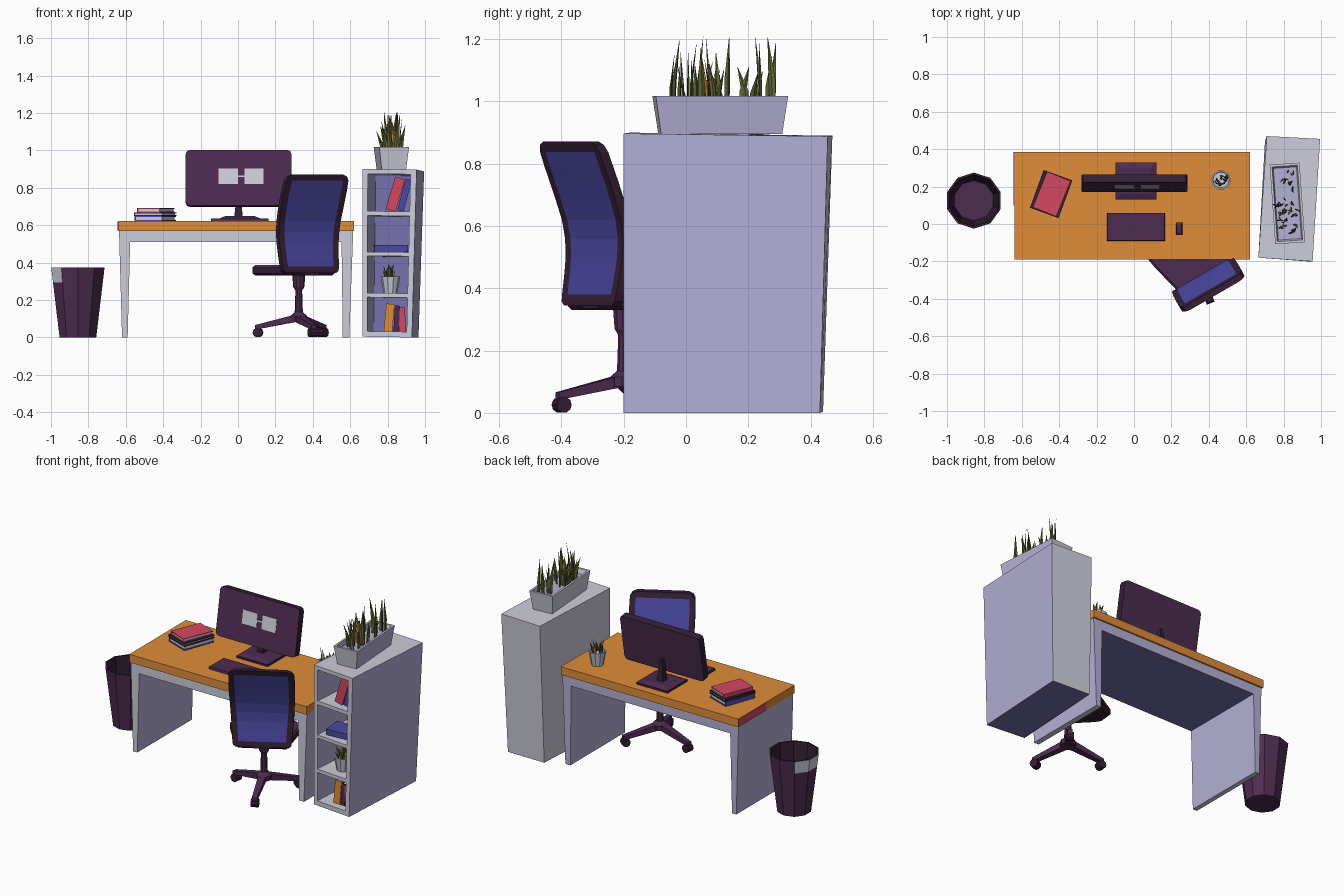
import bpy, bmesh, math, random
from math import radians, cos, sin, pi
from mathutils import Matrix, Vector

if "Cube" in bpy.data.objects:
    bpy.data.objects.remove(bpy.data.objects["Cube"])

random.seed(7)


def mat(name, r, g, b):
    m = bpy.data.materials.new(name)
    m.diffuse_color = (r, g, b, 1)
    m.use_nodes = True
    m.node_tree.nodes["Principled BSDF"].inputs["Base Color"].default_value = m.diffuse_color
    return m


GREY = mat("light grey", .61, .61, .71)
LAV = mat("lavender", .46, .435, .67)
VIOLET = mat("inner violet", .18, .165, .42)
PURPLE = mat("purple", .075, .025, .08)
DARK = mat("dark purple", .035, .014, .037)
BLUE = mat("blue", .07, .065, .36)
RED = mat("red", .66, .065, .12)
ORANGE = mat("orange", .74, .27, .042)
GREEN = mat("olive green", .12, .13, .036)


def T(x, y, z, rz=0):
    return Matrix.Translation((x, y, z)) @ Matrix.Rotation(radians(rz), 4, 'Z')


def build(name, parts, mats, rule=None, M=Matrix()):
    """Each part is a list of rings of equal length, skinned and capped."""
    bm = bmesh.new()
    for rings in parts:
        vs = [[bm.verts.new(p) for p in r] for r in rings]
        n = len(vs[0])
        for a, b in zip(vs, vs[1:]):
            for i in range(n):
                j = (i + 1) % n
                bm.faces.new((a[i], a[j], b[j], b[i]))
        bm.faces.new(vs[0][::-1])
        bm.faces.new(vs[-1])
    bmesh.ops.recalc_face_normals(bm, faces=bm.faces)
    if rule:
        for f in bm.faces:
            f.material_index = rule(f.calc_center_median(), f.normal)
    bm.transform(M)
    me = bpy.data.meshes.new(name)
    bm.to_mesh(me)
    bm.free()
    for m in mats if isinstance(mats, list) else [mats]:
        me.materials.append(m)
    ob = bpy.data.objects.new(name, me)
    bpy.context.collection.objects.link(ob)
    return ob


def quad(x0, x1, y0, y1, z):
    return [(x0, y0, z), (x1, y0, z), (x1, y1, z), (x0, y1, z)]


def block(x0, x1, y0, y1, z0, z1):
    return [quad(x0, x1, y0, y1, z0), quad(x0, x1, y0, y1, z1)]


def circle(r, z, n, off=0.0):
    return [(r * cos(off + 2 * pi * i / n), r * sin(off + 2 * pi * i / n), z) for i in range(n)]


def lathe(profile, n, off=0.0):
    return [circle(r, z, n, off) for r, z in profile]


# Desk
build("desk_top", [block(-.64, .62, -.19, .385, .57, .622)], ORANGE)
build("desk_edge_patch", [block(-.643, -.64, .10, .385, .572, .62)], RED)
side_rule = lambda c, n: 2 if n.z < -.5 and c.z > .4 else int(abs(n.x) > .5 or n.y > .5)
build("desk_apron", [block(-.60, .58, -.18, .375, .51, .57)], [GREY, LAV, VIOLET], side_rule)
build("desk_legs", [
    [quad(-.62, -.59, -.18, .375, 0), quad(-.636, -.575, -.18, .375, .57)],
    [quad(.56, .595, -.18, .375, 0), quad(.553, .616, -.18, .375, .57)]], [GREY, LAV, VIOLET], side_rule)

# Bookcase: panels given in width, depth and height fractions of a slightly skewed box
LOW = [Vector(p) for p in ((.665, -.18, .004), (.93, -.20, 0), (.965, .43, 0), (.70, .44, .004))]
TOP = [Vector(p) for p in ((.665, -.18, .90), (.955, -.20, .897), (.995, .455, .888), (.71, .47, .89))]


def skew(s, t, h):
    a, b = [q[0].lerp(q[1], s).lerp(q[3].lerp(q[2], s), t) for q in (LOW, TOP)]
    return a.lerp(b, h)


def panel(s0, s1, t0, t1, h0, h1):
    return [[skew(*p) for p in r] for r in block(s0, s1, t0, t1, h0, h1)]


under = lambda c, n: n.z < -.5 and c.z < .02
build("bookcase_sides", [panel(0, .1, 0, 1, 0, 1), panel(.89, 1, 0, 1, 0, 1)],
      [GREY, LAV, VIOLET], lambda c, n: 2 if under(c, n) else int(n.x > .5))
build("bookcase_back", [panel(.1, .89, .95, 1, 0, 1)], [GREY, VIOLET],
      lambda c, n: int(n.y < -.5 or under(c, n)))
build("bookcase_shelves", [panel(.1, .89, 0, .95, h0, h1) for h0, h1 in
      ((0, .033), (.236, .262), (.483, .507), (.723, .75), (.972, 1))], [GREY, VIOLET],
      lambda c, n: int(under(c, n)))


# Books: pages between two covers, with the spine on the left or in front
def book(name, M, w, l, h, colour, front_spine=False):
    t = .005
    spine = (-w / 2, w / 2, -l / 2, -l / 2 + t) if front_spine else (-w / 2, -w / 2 + t, -l / 2, l / 2)
    build(name + "_pages", [block(-w / 2 + t, w / 2 - t, -l / 2 + t, l / 2 - t, t, h - t)], GREY, M=M)
    build(name + "_cover", [block(-w / 2, w / 2, -l / 2, l / 2, 0, t),
                            block(-w / 2, w / 2, -l / 2, l / 2, h - t, h),
                            block(*spine, t, h - t)], colour, M=M)


book("stack_book_low", T(-.443, .16, .622, -20), .16, .21, .028, BLUE)
book("stack_book_mid", T(-.443, .16, .65, -20), .163, .215, .018, DARK)
book("stack_book_top", T(-.44, .16, .668, -22), .135, .205, .024, RED)
book("flat_book", T(.815, -.08, .457, 4), .18, .13, .036, BLUE, True)


def standing(name, x, z, tilt, h, thick, colour):
    M = T(x, -.08, z) @ Matrix.Rotation(radians(tilt), 4, 'Y') @ Matrix.Translation((0, 0, h / 2)) \
        @ Matrix.Rotation(radians(90), 4, 'Y') @ Matrix.Translation((0, 0, -thick / 2))
    book(name, M, h, .13, thick, colour, True)


standing("red_leaning_book", .815, .68, 17, .18, .055, RED)
standing("blue_leaning_book", .868, .676, 15, .175, .035, BLUE)
standing("orange_book", .802, .03, 5, .15, .045, ORANGE)
standing("purple_book", .845, .03, 3, .14, .028, PURPLE)
standing("red_book", .88, .03, -2, .13, .034, RED)


# Plants
def leaves(name, M, count, rx, ry, z0, hmin, hmax):
    parts = []
    for i in range(count):
        x, y = random.uniform(-rx, rx), random.uniform(-ry, ry)
        h, a = random.uniform(hmin, hmax), random.uniform(0, pi)
        lx, ly = random.uniform(-.02, .02) + x * .3, random.uniform(-.03, .03)
        w = .012
        rings = []
        for k, s in ((0, .8), (.4, 1), (1, .06)):
            cx, cy = x + lx * k * k, y + ly * k * k
            rings.append([(cx + w * s * cos(a + b) * q, cy + w * s * sin(a + b) * q, z0 + h * k)
                          for b, q in ((0, 1), (pi / 2, .35), (pi, 1), (-pi / 2, .35))])
        parts.append(rings)
    ob = build(name, parts, [GREEN, ORANGE], M=M)
    for p in ob.data.polygons:          # a few dry leaves
        p.material_index = int((p.index // 10) % 18 == 5)


P = T(.82, .11, .896, 4)
build("planter", [[quad(-.065, .065, -.195, .195, 0), quad(-.08, .08, -.213, .213, .122),
                   quad(-.068, .068, -.20, .20, .122), quad(-.062, .062, -.192, .192, .092)]],
      [GREY, LAV], lambda c, n: int(n.x > .5 or (n.z > .9 and c.z < .1)), P)
leaves("planter_leaves", P, 36, .05, .17, .085, .10, .23)
for label, M in (("desk", T(.465, .235, .622)), ("shelf", T(.815, -.10, .235))):
    build(label + "_pot", [lathe([(.036, 0), (.053, .09), (.045, .09), (.043, .075)], 10)], GREY, M=M)
    leaves(label + "_pot_leaves", M, 10, .028, .028, .07, .05, .10)


# Monitor, tilted back
def rounded(w, h, r, y):
    pts = []
    for cx, cz, a0 in ((1, 1, 0), (-1, 1, 90), (-1, -1, 180), (1, -1, 270)):
        for a in (0, 45, 90):
            pts.append((cx * (w / 2 - r) + r * cos(radians(a0 + a)), y,
                        cz * (h / 2 - r) + r * sin(radians(a0 + a))))
    return pts


S = T(.003, .218, .85) @ Matrix.Rotation(radians(-10), 4, 'X')
build("monitor", [[rounded(.565, .302, .022, -.022), rounded(.565, .302, .022, .022)]],
      [DARK, PURPLE], lambda c, n: int(abs(n.y) > .5), S)
build("screen_panels", [block(-.108, -.004, -.025, -.022, -.035, .05),
                        block(.032, .132, -.025, -.022, -.035, .05),
                        block(-.004, .032, -.025, -.022, .003, .012)], GREY, M=S)
build("monitor_base", [[quad(-.10, .12, .13, .33, .622), quad(-.10, .12, .13, .33, .636),
                        quad(-.07, .09, .16, .30, .648)]], [DARK, PURPLE], lambda c, n: int(n.z > .3))
build("monitor_neck", [[quad(-.02, .026, .22, .262, .645), quad(-.005, .011, .225, .25, .78)]], DARK)
build("keyboard", [[quad(-.145, .165, -.09, .06, .622), quad(-.143, .163, -.088, .058, .637)]], PURPLE)
build("mouse", [[quad(.224, .258, -.06, .007, .622), quad(.224, .258, -.06, .007, .634),
                 quad(.23, .252, -.045, -.008, .642)]], PURPLE)

# Waste bin, open, with a pale bag fold on three upper facets
build("waste_bin", [lathe([(.103, 0), (.14, .295), (.15, .375), (.138, .375), (.108, .08)], 10, radians(18))],
      [PURPLE, GREY, DARK],
      lambda c, n: 1 if (c.z > .29 and c.x < -.09 and n.x < -.7)
      else (2 if n.z > .05 and c.z > .1 else 0),
      T(-.856, .125, 0))

# Swivel chair, turned 30 degrees
C = T(.325, -.20, 0, 30)
outline = [(-.15, -.12), (.15, -.12), (.20, .07), (.21, .13), (.16, .20), (-.16, .20), (-.21, .13), (-.20, .07)]
build("seat", [[[(x * s, y * s, z) for x, y in outline] for s, z in
                ((.93, .33), (1, .342), (1, .375), (.94, .388))]], [DARK, PURPLE],
      lambda c, n: int(n.z > .4), C)
rows = [(.345, .155, .132), (.358, .170, .132), (.38, .174, .128), (.44, .178, .118), (.50, .182, .11),
        (.56, .186, .11), (.62, .189, .12), (.68, .192, .14), (.74, .193, .162), (.79, .193, .182),
        (.838, .191, .20), (.86, .178, .208), (.872, .15, .212)]     # height, half width, setback
rings = []
for z, w, d in rows:
    us = (-w, -w + .034, w - .034, w)
    rings.append([(u, -d, z) for u in us] + [(u, -d + .032, z) for u in us[::-1]])
build("backrest", [rings], [DARK, BLUE],
      lambda c, n: int(abs(c.x) < .05 and abs(n.y) > .5 and .38 < c.z < .84), C)
build("back_bracket", [block(-.05, .05, -.125, -.08, .335, .38)], DARK, M=C)
build("chair_column", [lathe([(.045, .085), (.045, .115), (.022, .135), (.018, .25), (.03, .27), (.035, .335)], 10)],
      PURPLE, M=C)
for i in range(3):
    L = T(.32, -.20, 0, 52 + 120 * i)
    build(f"chair_leg_{i + 1}", [[[(x, -w, z0), (x, w, z0), (x, w, z1), (x, -w, z1)]
          for x, w, z0, z1 in ((0, .024, .085, .125), (.23, .015, .042, .066))]], PURPLE, M=L)
    build(f"caster_{i + 1}", [lathe([(.026, -.022), (.026, .022)], 10)], DARK,
          M=L @ Matrix.Translation((.215, 0, .026)) @ Matrix.Rotation(radians(90), 4, 'X'))
